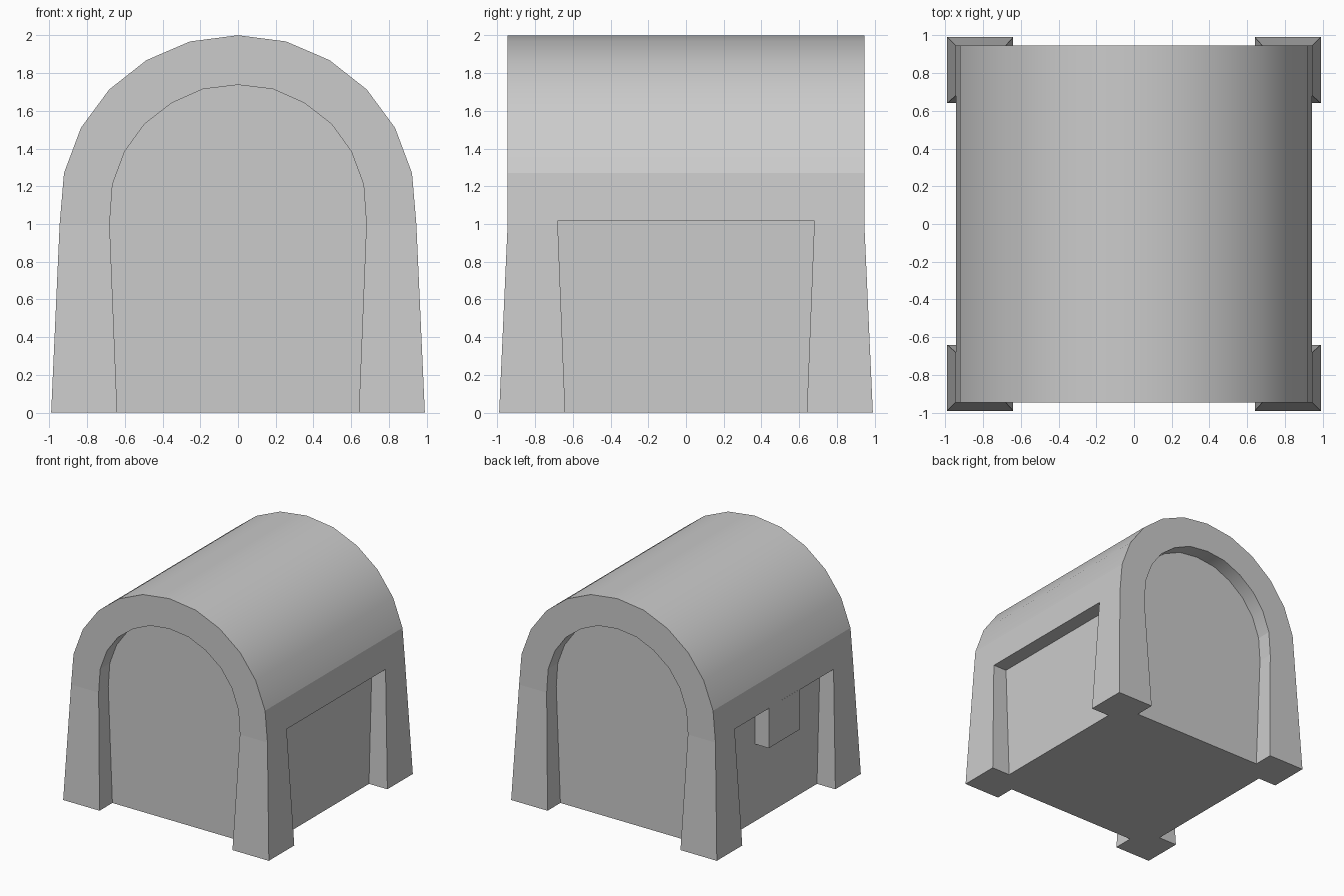
import bpy, bmesh
from math import radians
from mathutils import Matrix

if "Cube" in bpy.data.objects:
    bpy.data.objects.remove(bpy.data.objects["Cube"])

OUTER = [(.99, 0), (.945, 1.0), (.922, 1.27), (.832, 1.51), (.682, 1.713),
         (.485, 1.868), (.255, 1.967), (0, 2.0)]
ARCH = [(.636, -.1), (.68, 1.0), (.665, 1.21), (.6, 1.385), (.495, 1.53),
        (.35, 1.642), (.185, 1.715), (0, 1.737)]
SIDE = [(.636, -.1), (.68, 1.015)]
WALL = .813


def prism(name, half, y0, y1, turn=0):
    """Mirror a half profile in x, run it from y0(z) to y1(z), turn about z."""
    ring = [(-x, z) for x, z in half] + [p for p in reversed(half) if p[0] > 0]
    n = len(ring)
    bm = bmesh.new()
    a = [bm.verts.new((x, y0(z), z)) for x, z in ring]
    b = [bm.verts.new((x, y1(z), z)) for x, z in ring]
    for i in range(n):
        j = (i + 1) % n
        f = bm.faces.new((a[i], a[j], b[j], b[i]))
        f.smooth = min(ring[i][1], ring[j][1]) > 1.1    # curved vault strips
    for v in (a, b):
        bm.faces.new((v[0], v[1], v[n - 2], v[n - 1]))  # tapered lower end
        if n > 4:
            bm.faces.new(v[1:n - 1])                    # upright upper end
    bmesh.ops.recalc_face_normals(bm, faces=bm.faces)
    bm.transform(Matrix.Rotation(radians(turn), 4, 'Z'))
    me = bpy.data.meshes.new(name)
    bm.to_mesh(me)
    bm.free()
    ob = bpy.data.objects.new(name, me)
    bpy.context.collection.objects.link(ob)
    return ob


# Vaulted body: end walls lean in up to z = 1, then stand upright
def lean(z):
    return .99 - .045 * min(z, 1.0)


body = prism("vaulted_body", OUTER, lambda z: -lean(z), lean)

# Recesses: arches front and back, openings between the legs at the sides
for name, half, turn in (("front_arch", ARCH, 0), ("right_opening", SIDE, 90),
                         ("back_arch", ARCH, 180), ("left_opening", SIDE, 270)):
    cutter = prism(name + "_cutter", half, lambda z: -1.3, lambda z: -WALL, turn)
    cutter.hide_render = True
    cutter.display_type = 'WIRE'
    mod = body.modifiers.new(name, 'BOOLEAN')
    mod.operation = 'DIFFERENCE'
    mod.solver = 'EXACT'
    mod.object = cutter

# Block hanging from the top of the left side opening
bpy.ops.mesh.primitive_cube_add(size=1, location=(-(WALL + .944) / 2 + .01, 0, .845))
block = bpy.context.object
block.name = "left_side_block"
block.scale = (.944 - WALL + .02, .42, .35)
